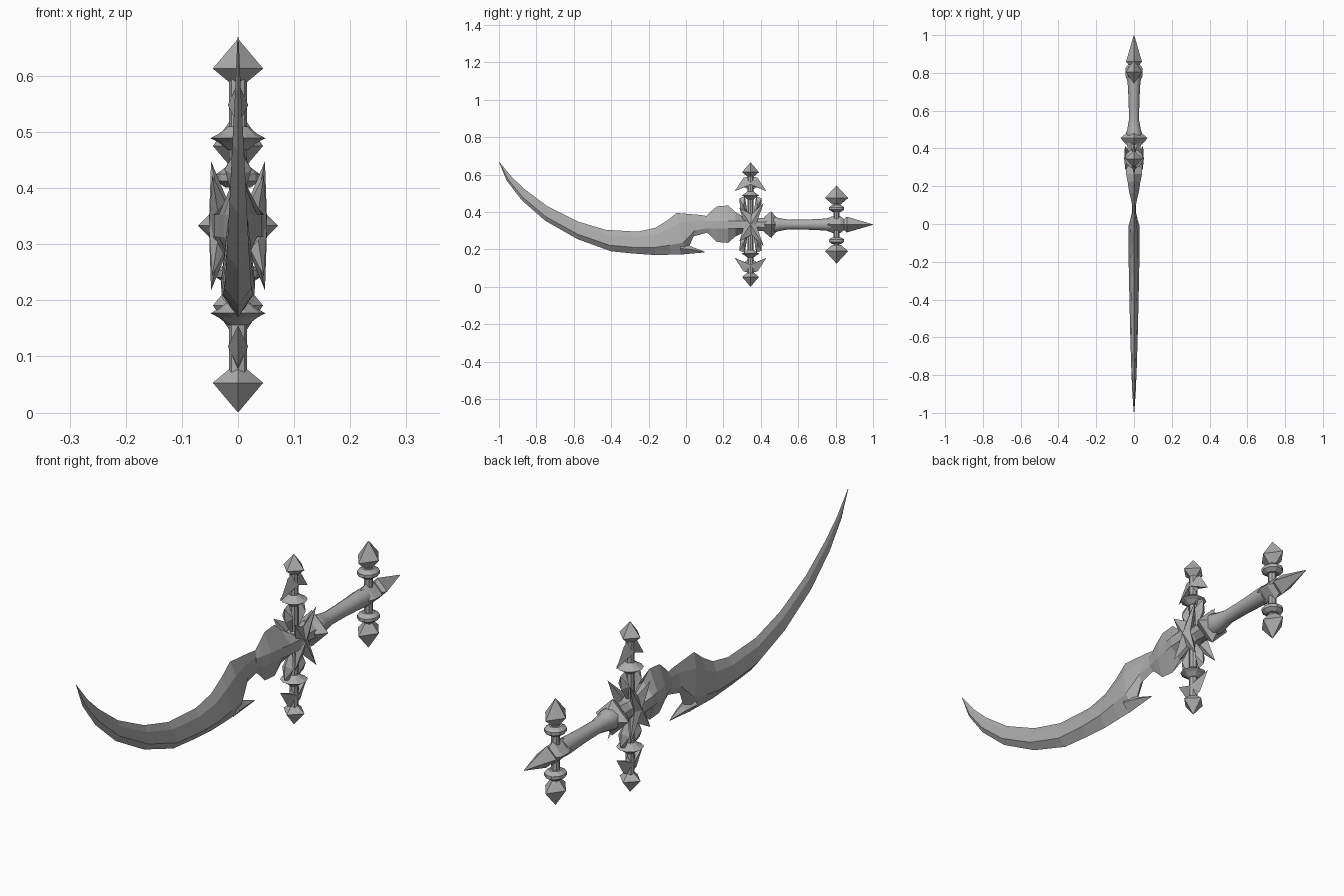
import bpy, bmesh, math
from mathutils import Vector

old = bpy.data.objects.get("Cube")
if old:
    bpy.data.objects.remove(old)

steel = bpy.data.materials.new("grey steel")
steel.use_nodes = True
grey = (0.42, 0.42, 0.42, 1)
steel.diffuse_color = grey
steel.node_tree.nodes["Principled BSDF"].inputs["Base Color"].default_value = grey

MID = 0.333      # height of the grip axis
GUARD = 0.345    # y of the crossguard rod
POMMEL = 0.805   # y of the pommel rod


def finish(name, bm, smooth=False):
    bmesh.ops.remove_doubles(bm, verts=bm.verts, dist=0.0001)
    bmesh.ops.recalc_face_normals(bm, faces=bm.faces)
    mesh = bpy.data.meshes.new(name)
    bm.to_mesh(mesh)
    bm.free()
    mesh.materials.append(steel)
    ob = bpy.data.objects.new(name, mesh)
    bpy.context.collection.objects.link(ob)
    if smooth:
        bpy.ops.object.select_all(action='DESELECT')
        ob.select_set(True)
        bpy.context.view_layer.objects.active = ob
        bpy.ops.object.shade_smooth_by_angle(angle=math.radians(40))
    return ob


def loft(name, rings, smooth=False):
    """Skin a list of equal rings and cap both ends."""
    bm = bmesh.new()
    vs = [[bm.verts.new(p) for p in ring] for ring in rings]
    n = len(vs[0])
    for a, b in zip(vs, vs[1:]):
        for i in range(n):
            j = (i + 1) % n
            bm.faces.new((a[i], a[j], b[j], b[i]))
    bm.faces.new(vs[0])
    bm.faces.new(vs[-1])
    return finish(name, bm, smooth)


def turned_y(name, profile, sides, squash=1, twist=0, smooth=False):
    """Turn (y, radius) pairs about the grip axis."""
    angles = [math.tau * (i + twist) / sides for i in range(sides)]
    loft(name, [[(r * squash * math.cos(a), y, MID + r * math.sin(a)) for a in angles]
                for y, r in profile], smooth)


def turned_z(name, y, side, profile, sides, squash=1, twist=0, smooth=False):
    """Turn (height from the axis, radius) pairs about an upright line."""
    angles = [math.tau * (i + twist) / sides for i in range(sides)]
    loft(name, [[(r * squash * math.cos(a), y + r * math.sin(a), MID + side * h)
                 for a in angles] for h, r in profile], smooth)


def plate(name, outline, centre, rim, crown, back):
    """Faceted plate: a rim of (y, z, x) around a front and a back apex."""
    bm = bmesh.new()
    edge = [bm.verts.new((x, y, z)) for (y, z), x in zip(outline, rim)]
    for apex_x in (crown, back):
        apex = bm.verts.new((apex_x, *centre))
        for i, v in enumerate(edge):
            bm.faces.new((v, edge[(i + 1) % len(edge)], apex))
    return finish(name, bm)


# Curved blade: back edge, cutting edge and half thickness at each station
stations = [((-1, .67), (-1, .668), .001), ((-.93, .585), (-.96, .57), .005),
            ((-.86, .52), (-.88, .465), .01), ((-.74, .43), (-.755, .355), .015),
            ((-.58, .35), (-.58, .255), .02), ((-.43, .305), (-.4, .19), .024),
            ((-.26, .295), (-.28, .178), .027), ((-.165, .315), (-.165, .17), .029),
            ((-.1, .355), (-.08, .172), .03), ((-.05, .395), (0, .175), .03),
            ((.07, .385), (.04, .27), .012), ((.17, .37), (.15, .3), .01)]
rings = []
for top, edge, w in stations:
    t, b = Vector(top), Vector(edge)
    upper, lower = t.lerp(b, .25), t.lerp(b, .72)
    rings.append([(0, *t), (w * .6, *upper), (w, *lower), (0, *b), (-w, *lower), (-w * .6, *upper)])
loft("blade", rings)

# Barb at the heel of the blade
loft("heel_barb", [[(0, y, z0), (w, y, z1), (0, y, z2), (-w, y, z1)] for y, z0, z1, z2, w in
                   [(-.03, .25, .205, .172, .029), (.03, .215, .2, .178, .018),
                    (.1, .188, .186, .184, .001)]])

# Faceted collar where the blade meets the guard
loft("blade_collar", [[(0, y, top), (w, y, MID + .02), (w, y, MID - .02), (0, y, bottom),
                       (-w, y, MID - .02), (-w, y, MID + .02)] for y, top, bottom, w in
                      [(.1, .37, .3, .01), (.13, .4, .275, .016), (.165, .43, .24, .025),
                       (.225, .435, .235, .034), (.265, .4, .27, .042), (.33, .36, .3, .046)]])

# Star plates on both cheeks of the guard, with flared tips
half = [(.375, 0), (.415, .115), (.35, .055), (.285, .09), (.305, .025)]
star = [(y, MID + z) for y, z in half] + [(y, MID - z) for y, z in reversed(half[1:])]
flare = [.04, .048, .036, .046, .036]
rim = flare + flare[:0:-1]
for s, tag in ((1, "left"), (-1, "right")):
    plate("star_plate_" + tag, star, (.345, MID), [s * x for x in rim], s * .052, 0)

# Guard parts repeated above and below the grip axis
for s, tag in ((1, "upper"), (-1, "lower")):
    turned_z("guard_rod_" + tag, GUARD, s, [(0, .016), (.28, .016)], 8, smooth=True)
    turned_z("guard_tip_" + tag, GUARD, s, [(.255, .015), (.28, .045), (.332, .001)], 4)
    turned_z("guard_ring_" + tag, GUARD, s,
             [(.135, .018), (.148, .034), (.156, .049), (.164, .034), (.177, .018)], 10)
    wing = [(-.038, .25), (0, .26), (.038, .25), (.085, .178), (.032, .2), (0, .178),
            (-.032, .2), (-.085, .178)]
    plate("guard_wing_" + tag, [(GUARD + y, MID + s * h) for y, h in wing],
          (GUARD, MID + s * .215), [0] * len(wing), .018, -.018)
    for f, end in ((-1, "front"), (1, "back")):
        fin = [(.01, .02), (.03, .15), (.06, .14), (.055, .085)]
        plate("guard_fin_%s_%s" % (tag, end), [(GUARD + f * y, MID + s * h) for y, h in fin],
              (GUARD + f * .038, MID + s * .1), [0] * len(fin), .024, -.024)

    # Pommel branches
    turned_z("pommel_rod_" + tag, POMMEL, s, [(0, .016), (.13, .016)], 8, smooth=True)
    turned_z("pommel_ring_" + tag, POMMEL, s,
             [(.068, .025), (.08, .043), (.092, .043), (.104, .025)], 10, .9)
    turned_z("pommel_spike_" + tag, POMMEL, s, [(.108, .022), (.142, .062), (.208, .001)], 4, .72)

# Hub, grip and its flanges
turned_y("guard_hub", [(.31, .03), (.345, .045), (.38, .036), (.43, .04)], 8, twist=.5)
turned_y("grip_flange", [(.42, .042), (.448, .066), (.456, .071), (.48, .042)], 4)
turned_y("grip", [(.43, .036), (.48, .042), (.5, .036), (.55, .027), (.63, .028),
                  (.7, .031), (.75, .034), (.775, .034)], 10, smooth=True)
turned_y("pommel_block", [(.755, .034), (.785, .045), (.825, .045), (.85, .026)], 4)
turned_y("pommel_point", [(.835, .022), (.86, .042), (1, .001)], 4)
